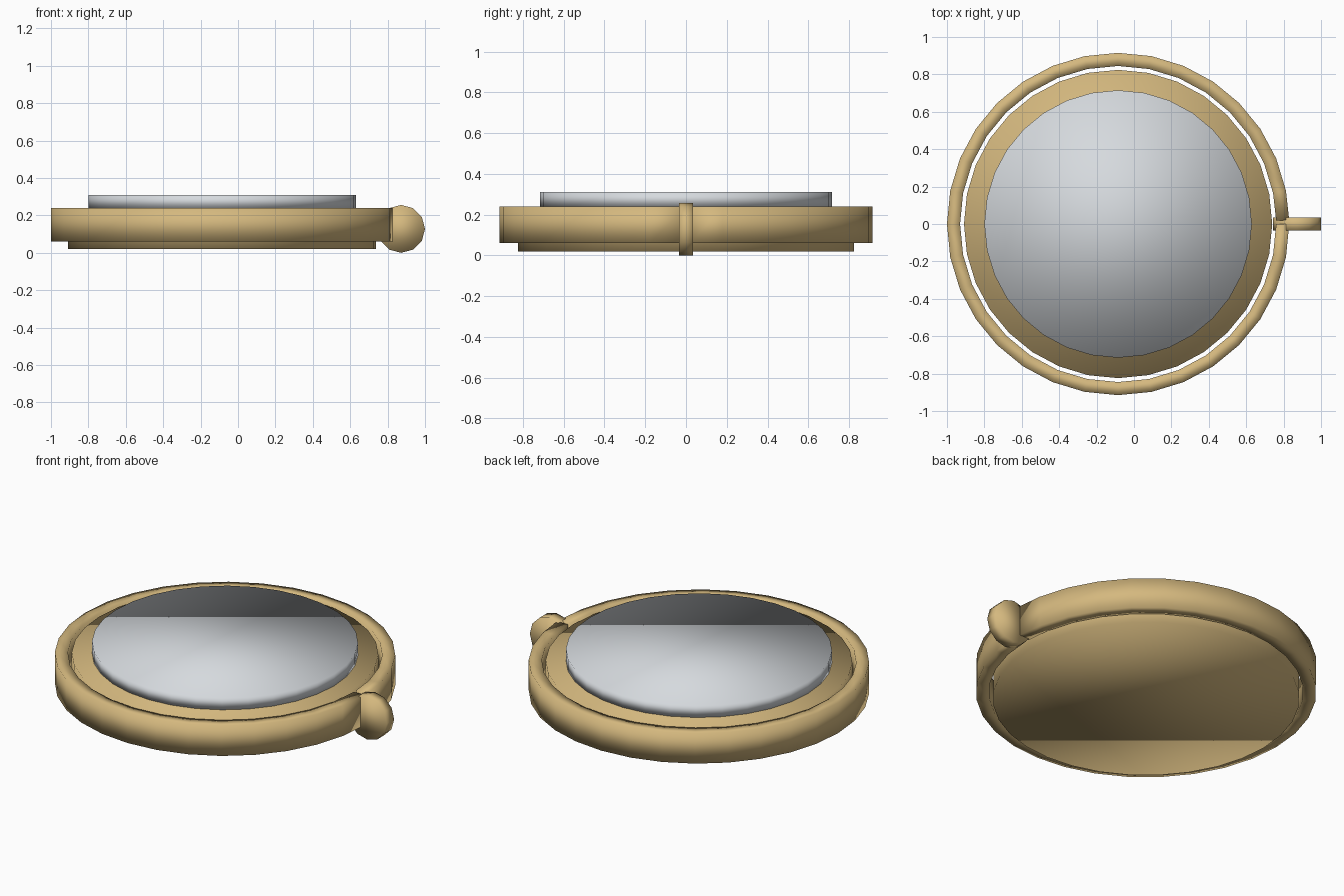
import bpy, bmesh, math
from mathutils import Matrix

if "Cube" in bpy.data.objects:
    bpy.data.objects.remove(bpy.data.objects["Cube"])

CX = -0.085   # centre of the round case
SIDES = 32


def material(name, rgb):
    m = bpy.data.materials.new(name)
    m.diffuse_color = (*rgb, 1)
    m.use_nodes = True
    m.node_tree.nodes["Principled BSDF"].inputs["Base Color"].default_value = m.diffuse_color
    return m


brass = material("brass", (0.66, 0.48, 0.21))
silver = material("silver", (0.67, 0.70, 0.73))


def finish(name, bm, mat):
    bmesh.ops.recalc_face_normals(bm, faces=bm.faces[:])
    for f in bm.faces:
        f.smooth = True   # fully smooth, also across the rims
    me = bpy.data.meshes.new(name)
    bm.to_mesh(me)
    bm.free()
    me.materials.append(mat)
    ob = bpy.data.objects.new(name, me)
    bpy.context.collection.objects.link(ob)
    return ob


def disc(name, radius, depth, sides, matrix, mat):
    bm = bmesh.new()
    ring = [(radius * math.cos(2 * math.pi * i / sides),
             radius * math.sin(2 * math.pi * i / sides)) for i in range(sides)]
    low = [bm.verts.new((x, y, -depth / 2)) for x, y in ring]
    top = [bm.verts.new((x, y, depth / 2)) for x, y in ring]
    bm.faces.new(low)
    bm.faces.new(top)
    for i in range(sides):
        j = (i + 1) % sides
        bm.faces.new((low[i], low[j], top[j], top[i]))
    bm.transform(matrix)
    return finish(name, bm, mat)


# Case body and the raised face plate
disc("case_body", 0.824, 0.22, SIDES, Matrix.Translation((CX, 0, 0.13)), brass)
disc("face_plate", 0.715, 0.07, SIDES, Matrix.Translation((CX, 0, 0.275)), silver)

# Clasp knob: small upright disc at the side
disc("clasp_knob", 0.128, 0.07, 12,
     Matrix.Translation((0.872, 0, 0.128)) @ Matrix.Rotation(math.pi / 2, 4, 'X'), brass)

# Outer band: rectangular section swept round, with a small gap at the clasp
bm = bmesh.new()
section = [(0.845, 0.06), (0.915, 0.06), (0.915, 0.24), (0.845, 0.24)]
loops = []
for i in range(SIDES + 1):
    a = 2 * math.pi * i / SIDES if i else math.radians(1.3)
    loops.append([bm.verts.new((CX + r * math.cos(a), r * math.sin(a), z))
                  for r, z in section])
for a, b in zip(loops, loops[1:]):
    for k in range(4):
        n = (k + 1) % 4
        bm.faces.new((a[k], a[n], b[n], b[k]))
bm.faces.new(loops[0])
bm.faces.new(loops[-1])
finish("outer_band", bm, brass)
